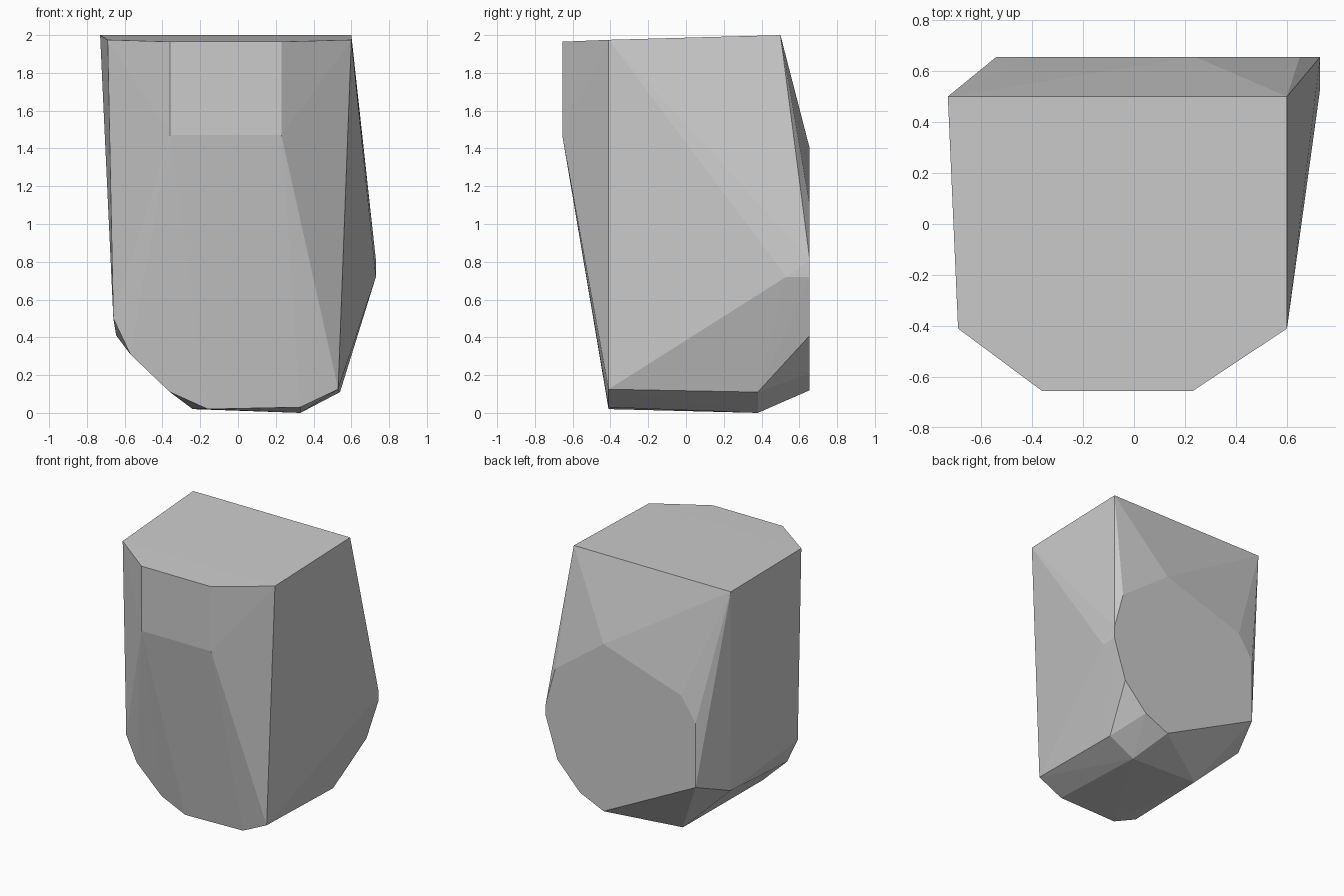
import bpy
import bmesh
import math

# Remove the default object
default_cube = bpy.data.objects.get("Cube")
if default_cube:
    bpy.data.objects.remove(default_cube, do_unlink=True)


def make_material(name, color):
    material = bpy.data.materials.new(name)
    material.use_nodes = True
    material.diffuse_color = color
    shader = material.node_tree.nodes["Principled BSDF"]
    shader.inputs["Base Color"].default_value = color
    return material


def hull_from_sections(name, sections, material):
    """Wrap a faceted convex skin around (x, z) outlines placed along y."""
    bm = bmesh.new()
    for y, outline in sections:
        for x, z in outline:
            bm.verts.new((x, y, z))
    result = bmesh.ops.convex_hull(bm, input=bm.verts[:])
    loose = {v for v in result["geom_interior"] + result["geom_unused"]
             if isinstance(v, bmesh.types.BMVert) and v.is_valid}
    bmesh.ops.delete(bm, geom=list(loose), context="VERTS")
    # Merge coplanar triangles into clean flat facets
    bmesh.ops.dissolve_limit(bm, angle_limit=math.radians(0.4),
                             verts=bm.verts[:], edges=bm.edges[:])
    bmesh.ops.recalc_face_normals(bm, faces=bm.faces[:])
    mesh = bpy.data.meshes.new(name)
    bm.to_mesh(mesh)
    bm.free()
    mesh.materials.append(material)
    obj = bpy.data.objects.new(name, mesh)
    bpy.context.collection.objects.link(obj)
    return obj


# Flat upright panel at the front
front_panel = [(-.36, 1.47), (.23, 1.47), (.23, 1.965), (-.36, 1.965)]

# Rounded outline just behind the front panel
front_outline = [(-.69, 1.975), (-.66, .5), (-.57, .31), (-.36, .11),
                 (-.16, .02), (.33, .03), (.53, .125), (.6, 1.975)]

# Lower corners towards the back
rear_base = [(-.645, .41), (-.24, .02), (.33, 0), (.54, .11)]

# Top rear edge and the bulge on the left side
top_edge = [(-.73, 2), (.6, 2)]
side_bulge = [(.73, .72)]

# Flat many-sided back face
back_face = [(.24, 1.4), (-.42, 1.18), (-.54, 1), (-.54, .51), (.24, .12),
             (.44, .21), (.63, .41), (.73, .72), (.73, .81), (.65, 1.1)]

stone_grey = make_material("stone grey", (.6, .6, .6, 1))
hull_from_sections("faceted_block", [
    (-.655, front_panel),
    (-.41, front_outline),
    (.38, rear_base),
    (.5, top_edge),
    (.53, side_bulge),
    (.655, back_face),
], stone_grey)
